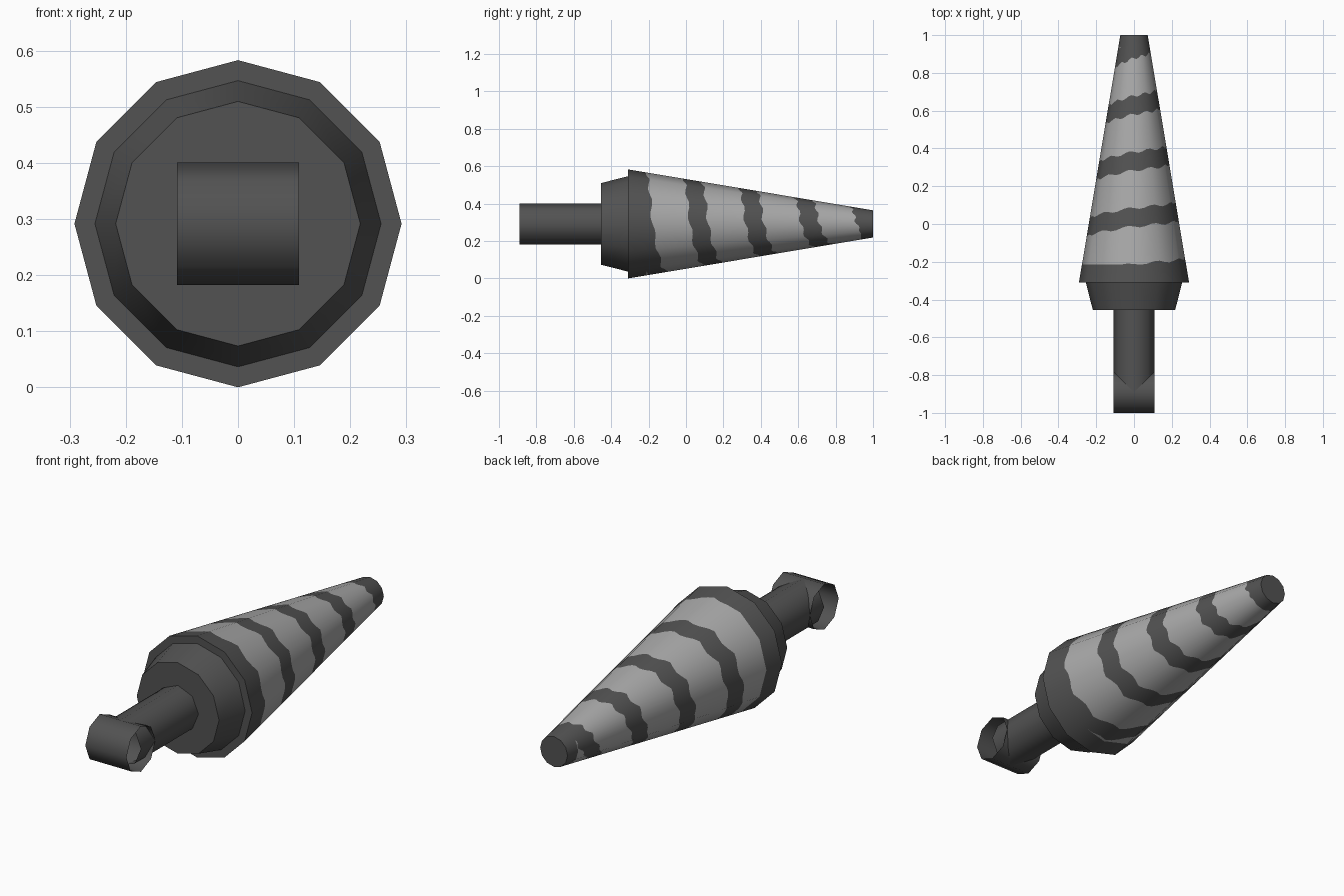
import bpy, bmesh, math
from mathutils import Vector

if "Cube" in bpy.data.objects:
    bpy.data.objects.remove(bpy.data.objects["Cube"])

ZC = 0.2915                      # height of the long axis
Y0, Y1, R0, R1 = -0.31, 1.0, 0.2915, 0.0725


def material(name, v):
    m = bpy.data.materials.new(name)
    m.diffuse_color = (v, v, v, 1)
    m.use_nodes = True
    m.node_tree.nodes["Principled BSDF"].inputs["Base Color"].default_value = m.diffuse_color
    return m


DARK = material("dark_grey", 0.085)
LIGHT = material("light_grey", 0.40)


def add_object(name, bm, mats):
    bmesh.ops.remove_doubles(bm, verts=bm.verts, dist=1e-5)
    me = bpy.data.meshes.new(name)
    bm.to_mesh(me)
    bm.free()
    for m in mats:
        me.materials.append(m)
    ob = bpy.data.objects.new(name, me)
    bpy.context.collection.objects.link(ob)
    ob.location.z = ZC
    return ob


def lathe(name, profile, sides):
    """Turn (radius, y) points around the y axis."""
    bm = bmesh.new()
    rings = []
    for r, y in profile:
        rings.append([bm.verts.new((r * math.cos(2 * math.pi * i / sides), y,
                                    r * math.sin(2 * math.pi * i / sides)))
                      for i in range(sides)])
    for p, q in zip(rings, rings[1:]):
        for i in range(sides):
            j = (i + 1) % sides
            bm.faces.new((p[i], q[i], q[j], p[j]))
    ob = add_object(name, bm, [DARK])
    bpy.ops.object.select_all(action='DESELECT')
    ob.select_set(True)
    bpy.context.view_layer.objects.active = ob
    bpy.ops.object.shade_smooth_by_angle(angle=math.radians(50))
    return ob


# collar with the step under the cone, tip cap, shank
lathe("collar", [(0, -0.455), (0.218, -0.455), (0.255, Y0), (R0, Y0)], 12)
lathe("tip_cap", [(R1, Y1), (0, Y1)], 12)
lathe("shank", [(0.109, -0.89), (0.109, -0.455)], 8)

# open cross tube at the front end
tube = lathe("cross_tube", [(0.109, -0.109), (0.109, 0.109)], 8)
tube.rotation_euler.z = math.pi / 2
tube.location.y = -0.891

# tapered cone with a dark spiral band
PITCH, WIDTH, BASE, TIP = 0.297, 0.098, -0.215, 0.935
RISE = [0, 0.057, 0.09, 0.163, PITCH]
SUB = 4
N = 12 * SUB


def rise(t):
    i = min(int(t * 4), 3)
    f = t * 4 - i
    return RISE[i] * (1 - f) + RISE[i + 1] * f + 0.008 * math.sin(t * 20 * math.pi)


def levels(t):
    ys = [Y0, BASE]
    for k in range(-1, 4):
        low = -0.07 + k * PITCH + rise(t)
        ys += [min(max(y, BASE), TIP) for y in (low, low + WIDTH)]
    return ys + [TIP, Y1]


def cone_point(c, y):
    """Point on the flat 12-sided cone; c counts columns from the left over the top."""
    side, f = divmod(c, SUB)
    a, b = (math.pi - math.radians(30 * s) for s in (side, side + 1))
    p = Vector((math.cos(a), 0, math.sin(a))).lerp(Vector((math.cos(b), 0, math.sin(b))), f / SUB)
    p *= R0 + (R1 - R0) * (y - Y0) / (Y1 - Y0)
    p.y = y
    return p


bm = bmesh.new()
for c in range(N):
    la, lb = levels(c / N), levels((c + 1) / N)
    for i in range(len(la) - 1):
        flat_a, flat_b = la[i + 1] - la[i] < 1e-4, lb[i + 1] - lb[i] < 1e-4
        if flat_a and flat_b:
            continue
        pts = [cone_point(c, la[i]), cone_point(c + 1, lb[i])]
        if not flat_b:
            pts.append(cone_point(c + 1, lb[i + 1]))
        if not flat_a:
            pts.append(cone_point(c, la[i + 1]))
        face = bm.faces.new([bm.verts.new(p) for p in pts])
        face.smooth = True
        # gaps between bands are light; bands, base rim and tip are dark
        face.material_index = 1 if i % 2 == 1 else 0
cone = add_object("striped_cone", bm, [DARK, LIGHT])

# round shading over the flat sides
slope = (R0 - R1) / (Y1 - Y0)
normals = []
for v in cone.data.vertices:
    n = Vector((v.co.x, 0, v.co.z)).normalized()
    n.y = slope
    normals.append(n.normalized())
cone.data.normals_split_custom_set_from_vertices(normals)
